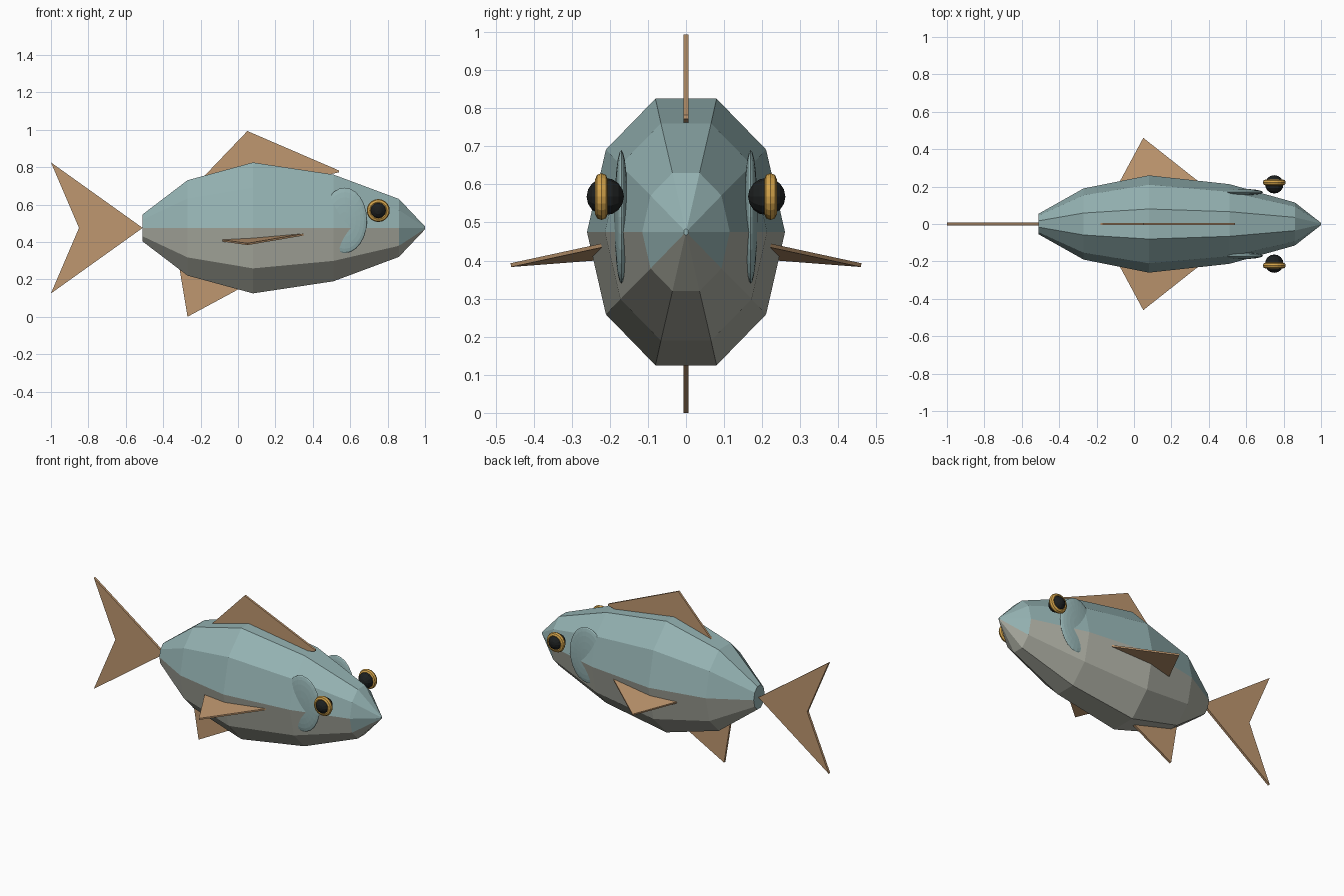
import bpy, bmesh
from math import cos, sin, pi
from mathutils import Matrix, Vector

if "Cube" in bpy.data.objects:
    bpy.data.objects.remove(bpy.data.objects["Cube"])


def material(name, r, g, b):
    m = bpy.data.materials.new(name)
    m.diffuse_color = (r, g, b, 1)
    m.use_nodes = True
    m.node_tree.nodes["Principled BSDF"].inputs["Base Color"].default_value = m.diffuse_color
    return m


TEAL = material("back_teal", 0.30, 0.45, 0.45)
BELLY = material("belly_grey", 0.43, 0.44, 0.38)
FIN = material("fin_tan", 0.52, 0.31, 0.16)
GOLD = material("eye_gold", 0.66, 0.37, 0.07)
BLACK = material("pupil_black", 0.012, 0.014, 0.014)
MID = 0.475


def finish(name, bm, *mats):
    bmesh.ops.recalc_face_normals(bm, faces=bm.faces)
    me = bpy.data.meshes.new(name)
    bm.to_mesh(me)
    bm.free()
    for m in mats:
        me.materials.append(m)
    ob = bpy.data.objects.new(name, me)
    bpy.context.collection.objects.link(ob)
    return ob


def loft(bm, rings, closed=False):
    n = len(rings[0])
    pairs = list(zip(rings, rings[1:]))
    if closed:
        pairs.append((rings[-1], rings[0]))
    for a, b in pairs:
        for i in range(n):
            j = (i + 1) % n
            bm.faces.new((a[i], a[j], b[j], b[i]))


def slab(name, pts, thickness):
    """Flat fin: outline extruded evenly to both sides of its plane."""
    pts = [Vector(p) for p in pts]
    n = (pts[1] - pts[0]).cross(pts[2] - pts[0]).normalized() * thickness / 2
    bm = bmesh.new()
    a = [bm.verts.new(p - n) for p in pts]
    b = [bm.verts.new(p + n) for p in pts]
    loft(bm, [a, b])
    bm.faces.new(a)
    bm.faces.new(b)
    return finish(name, bm, FIN)


def ellipsoid(name, centre, radii, mat, u, v):
    bm = bmesh.new()
    bmesh.ops.create_uvsphere(bm, u_segments=u, v_segments=v, radius=1)
    bm.transform(Matrix.Translation(centre) @ Matrix.Diagonal((*radii, 1)) @ Matrix.Rotation(pi / 2, 4, 'X'))
    return finish(name, bm, mat)


# Body: ten-sided rings (x, half width, half height), two-tone by face height
stations = [(-0.51, 0.055, 0.076), (-0.27, 0.19, 0.268), (0.08, 0.26, 0.368),
            (0.51, 0.213, 0.30), (0.86, 0.115, 0.163), (1.0, 0.006, 0.008)]
bm = bmesh.new()
rings = [[bm.verts.new((x, w * cos(i * pi / 5), MID + h * sin(i * pi / 5))) for i in range(10)]
         for x, w, h in stations]
loft(bm, rings)
bm.faces.new(rings[0])
bm.faces.new(rings[-1])
for f in bm.faces:
    f.material_index = 0 if f.calc_center_median().z > 0.437 else 1
finish("body", bm, TEAL, BELLY)

# Fins on the centre line
slab("tail_fin", [(-0.85, 0, MID), (-1, 0, 0.825), (-0.51, 0, MID), (-1, 0, 0.125)], 0.015)
slab("dorsal_fin", [(-0.24, 0, 0.69), (0.05, 0, 0.993), (0.54, 0, 0.782), (0.54, 0, 0.772),
                    (0.46, 0, 0.755)], 0.013)
slab("anal_fin", [(-0.318, 0, 0.29), (-0.27, 0, 0.0), (0.06, 0, 0.178)], 0.014)

# Paired parts
for side, s in (("right", -1), ("left", 1)):
    slab(f"pectoral_fin_{side}", [(-0.09, s * 0.2, 0.408), (0.05, s * 0.46, 0.388),
                                  (0.36, s * 0.215, 0.441)], 0.01)
    ellipsoid(f"gill_cover_{side}", (0.57, s * 0.17, 0.515), (0.12, 0.018, 0.175), TEAL, 24, 12)
    ellipsoid(f"eyeball_{side}", (0.75, s * 0.212, 0.568), (0.049,) * 3, BLACK, 12, 8)

    # Gold ring around the eye
    bm = bmesh.new()
    rings = []
    for i in range(20):
        a = 2 * pi * i / 20
        ring = []
        for j in range(8):
            t = 2 * pi * j / 8
            r = 0.046 + 0.0155 * cos(t)
            ring.append(bm.verts.new((0.75 + r * cos(a), s * 0.222 + 0.0165 * sin(t), 0.568 + r * sin(a))))
        rings.append(ring)
    loft(bm, rings, closed=True)
    finish(f"eye_ring_{side}", bm, GOLD)
